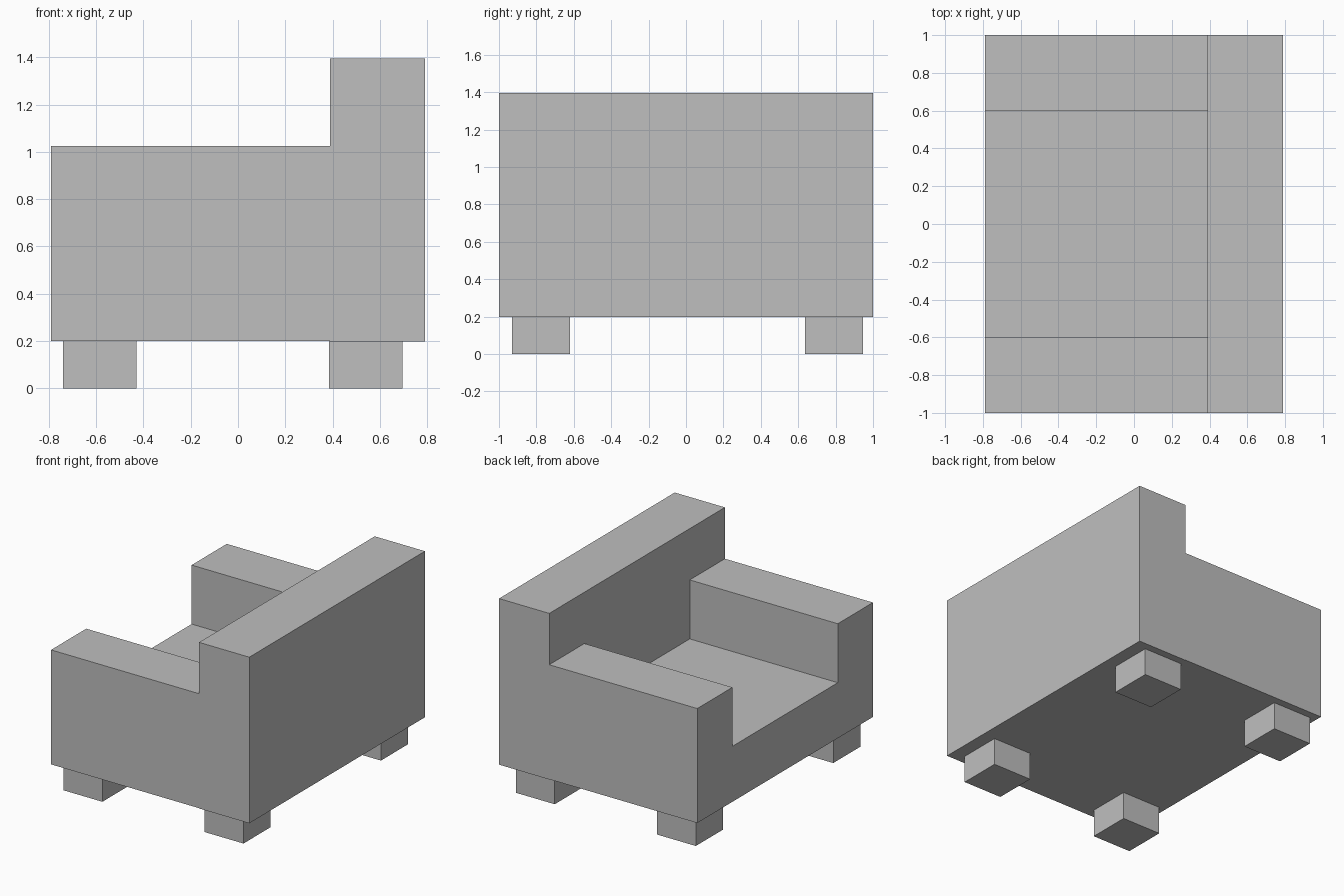
import bpy
import bmesh
from mathutils import Vector

cube = bpy.data.objects.get("Cube")
if cube:
    bpy.data.objects.remove(cube, do_unlink=True)

# Single plain upholstery colour
GREY = (0.52, 0.52, 0.52, 1.0)
mat = bpy.data.materials.new("light_grey")
mat.use_nodes = True
mat.diffuse_color = GREY
bsdf = next(n for n in mat.node_tree.nodes if n.type == "BSDF_PRINCIPLED")
bsdf.inputs["Base Color"].default_value = GREY


def box(name, low, high):
    """Flat-shaded box between two opposite corners."""
    low, high = Vector(low), Vector(high)
    size, centre = high - low, (low + high) / 2
    bm = bmesh.new()
    bmesh.ops.create_cube(bm, size=1)
    bmesh.ops.scale(bm, vec=size, verts=bm.verts)
    mesh = bpy.data.meshes.new(name)
    bm.to_mesh(mesh)
    bm.free()
    mesh.materials.append(mat)
    obj = bpy.data.objects.new(name, mesh)
    obj.location = centre
    bpy.context.collection.objects.link(obj)
    return obj


SIDE, END = 0.79, 1.0        # half extents of the body
BACK_X, ARM_Y = 0.39, 0.6    # inner faces of backrest and arms
BASE, SEAT, ARM, TOP = 0.2, 0.6, 1.025, 1.395

# Backrest, seat and arms
box("backrest", (BACK_X, -END, BASE - 0.002), (SIDE, END, TOP))
box("seat", (-SIDE, -ARM_Y, BASE), (BACK_X, ARM_Y, SEAT))
box("front_arm", (-SIDE, -END, BASE), (BACK_X, -ARM_Y, ARM))
box("rear_arm", (-SIDE, ARM_Y, BASE), (BACK_X, END, ARM))

# Four square block legs
LEG = 0.31
for x_name, x in (("seat_side", -0.74), ("back_side", 0.385)):
    for y_name, y in (("front", -0.93), ("rear", 0.635)):
        box(f"{y_name}_{x_name}_leg", (x, y, 0), (x + LEG, y + LEG, BASE))
